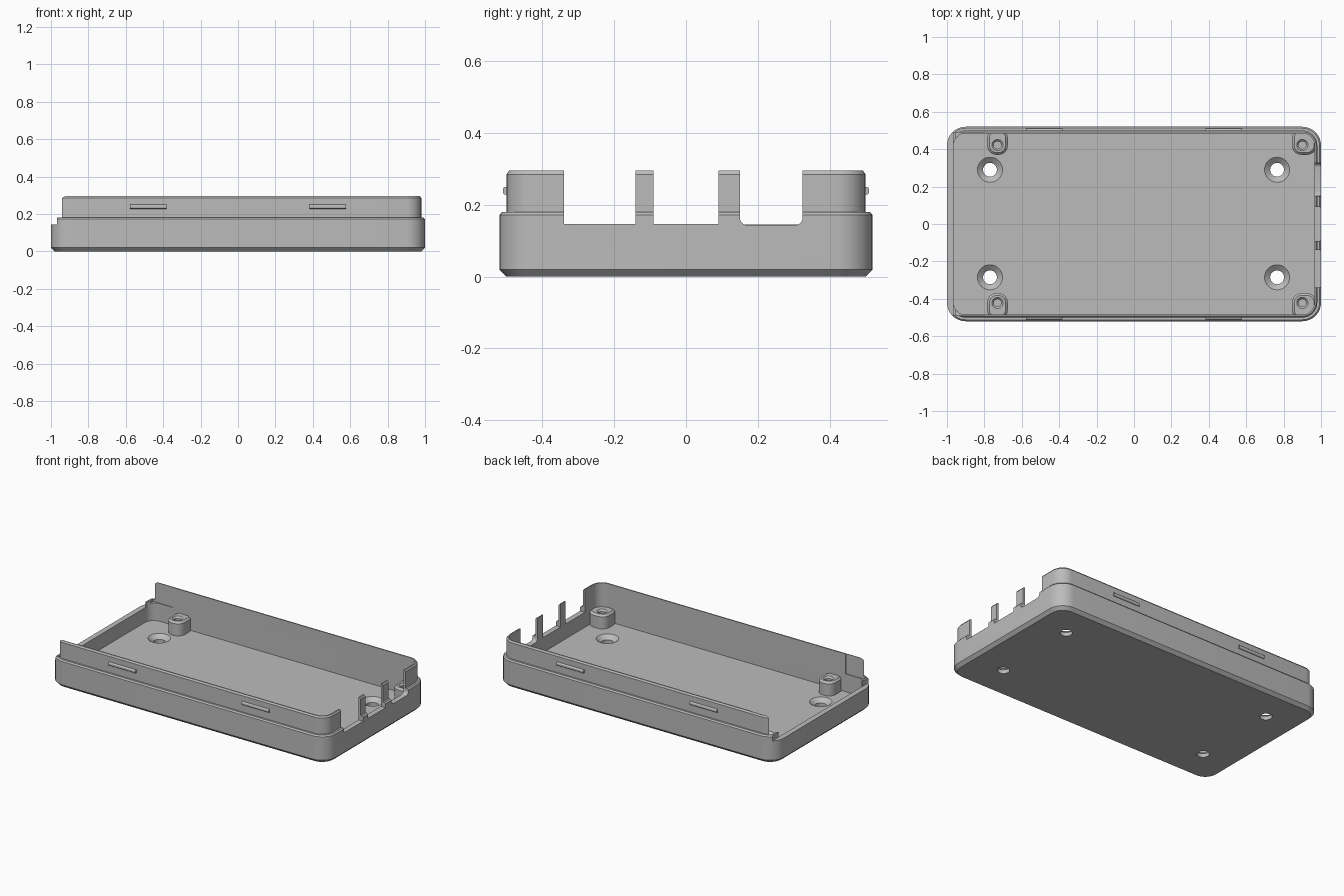
import bpy, bmesh
from math import cos, sin, pi
from mathutils import Matrix, Vector

old = bpy.data.objects.get("Cube")
if old:
    bpy.data.objects.remove(old)

# Single grey plastic
GREY = (0.5, 0.5, 0.5, 1)
plastic = bpy.data.materials.new("grey_plastic")
plastic.use_nodes = True
plastic.diffuse_color = GREY
plastic.node_tree.nodes["Principled BSDF"].inputs["Base Color"].default_value = GREY


def finish(name, bm):
    bmesh.ops.remove_doubles(bm, verts=bm.verts, dist=1e-5)
    bmesh.ops.recalc_face_normals(bm, faces=bm.faces)
    mesh = bpy.data.meshes.new(name)
    bm.to_mesh(mesh)
    bm.free()
    mesh.materials.append(plastic)
    obj = bpy.data.objects.new(name, mesh)
    bpy.context.collection.objects.link(obj)
    return obj


def rounded_ring(hx, hy, r, steps=8):
    """Outline of a rounded rectangle."""
    pts = []
    for k, (sx, sy) in enumerate([(1, 1), (-1, 1), (-1, -1), (1, -1)]):
        for i in range(steps + 1):
            a = (k + i / steps) * pi / 2
            pts.append((sx * (hx - r) + r * cos(a), sy * (hy - r) + r * sin(a)))
    return pts


def loft(name, center, hx, hy, r, profile):
    """Stack rounded rectangles; profile holds (z, inset) pairs."""
    bm = bmesh.new()
    rings = []
    for z, inset in profile:
        ring = rounded_ring(hx - inset, hy - inset, r - inset)
        rings.append([bm.verts.new((center[0] + x, center[1] + y, z)) for x, y in ring])
    for low, high in zip(rings, rings[1:]):
        for i in range(len(low)):
            j = (i + 1) % len(low)
            bm.faces.new((low[i], low[j], high[j], high[i]))
    bm.faces.new(rings[0][::-1])
    bm.faces.new(rings[-1])
    return finish(name, bm)


def box(name, lo, hi, bevel=0, axis=0):
    """Box between two corners, optionally rounding edges along one axis."""
    lo, hi = Vector(lo), Vector(hi)
    bm = bmesh.new()
    bmesh.ops.create_cube(bm, size=1, matrix=Matrix.Translation((lo + hi) / 2)
                          @ Matrix.Diagonal((*(hi - lo), 1)))
    if bevel:
        edges = [e for e in bm.edges
                 if abs((e.verts[0].co - e.verts[1].co).normalized()[axis]) > 0.9]
        bmesh.ops.bevel(bm, geom=edges, offset=bevel, segments=5,
                        profile=0.5, affect='EDGES')
    return finish(name, bm)


def cut(target, cutter):
    cutter.hide_render = True
    mod = target.modifiers.new("cut", 'BOOLEAN')
    mod.operation = 'DIFFERENCE'
    mod.solver = 'EXACT'
    mod.object = cutter
    bpy.context.view_layer.objects.active = target
    bpy.ops.object.modifier_apply(modifier=mod.name)
    bpy.data.objects.remove(cutter)


# Tray: chamfered base, ledge, thin raised lip, cavity and floor
tray = loft("tray", (0, 0), 1.0, 0.52, 0.1, [
    (0, 0.02), (0.02, 0), (0.172, 0), (0.18, 0.008), (0.18, 0.02),
    (0.285, 0.02), (0.295, 0.027), (0.295, 0.035), (0.05, 0.035)])

# Open end: low wall, shortened lip and thinned lip ends
cut(tray, box("open_end_cut", (-1.1, -0.6, 0.145), (-0.967, 0.6, 0.4)))
cut(tray, box("open_end_middle_cut", (-1.1, -0.43, 0.145), (-0.9, 0.43, 0.4)))
cut(tray, box("lip_end_cut", (-1.1, -0.6, 0.1801), (-0.94, 0.6, 0.4)))
cut(tray, box("lip_recess_cut", (-0.955, -0.489, 0.165), (-0.81, 0.489, 0.4)))

# Port notches in the other end, one with a rounded bottom
for y0, y1, z, bevel in [(-0.34, -0.14, 0.147, 0), (-0.09, 0.09, 0.147, 0),
                         (0.15, 0.325, 0.143, 0.022)]:
    cut(tray, box("port_cut", (0.9, y0, z), (1.1, y1, 0.4), bevel))

# Countersunk screw holes in the floor
for x in (-0.77, 0.765):
    for y in (-0.285, 0.29):
        cut(tray, loft("screw_cut", (x, y), 0.067, 0.067, 0.067,
                       [(-0.01, 0.03), (0.025, 0.03), (0.05, 0), (0.06, 0)]))

parts = [tray]

# Corner bosses with chamfered tops and pilot holes
for end, x0, x1, hole_x in [("right", -0.785, -0.675, -0.73),
                            ("left", 0.845, 0.975, 0.9)]:
    for side, s in [("front", -1), ("back", 1)]:
        boss = loft(f"{side}_{end}_boss", ((x0 + x1) / 2, s * 0.44),
                    (x1 - x0) / 2, 0.07, 0.05,
                    [(0.045, 0), (0.128, 0), (0.14, 0.012)])
        cut(boss, loft("pilot_cut", (hole_x, s * 0.422), 0.03, 0.03, 0.03,
                       [(0.07, 0.01), (0.13, 0.01), (0.14, 0), (0.15, 0)]))
        parts.append(boss)

# Snap tabs on the long sides of the lip
for side, s in [("front", -1), ("back", 1)]:
    for end, x in [("right", -0.48), ("left", 0.48)]:
        ys = sorted((s * 0.49, s * 0.51))
        parts.append(box(f"{side}_{end}_snap_tab", (x - 0.098, ys[0], 0.228),
                         (x + 0.098, ys[1], 0.25), 0.008))

# Smooth corners, keep edges sharp
for obj in bpy.context.view_layer.objects:
    obj.select_set(obj in parts)
bpy.context.view_layer.objects.active = tray
bpy.ops.object.shade_smooth_by_angle(angle=pi / 7)
